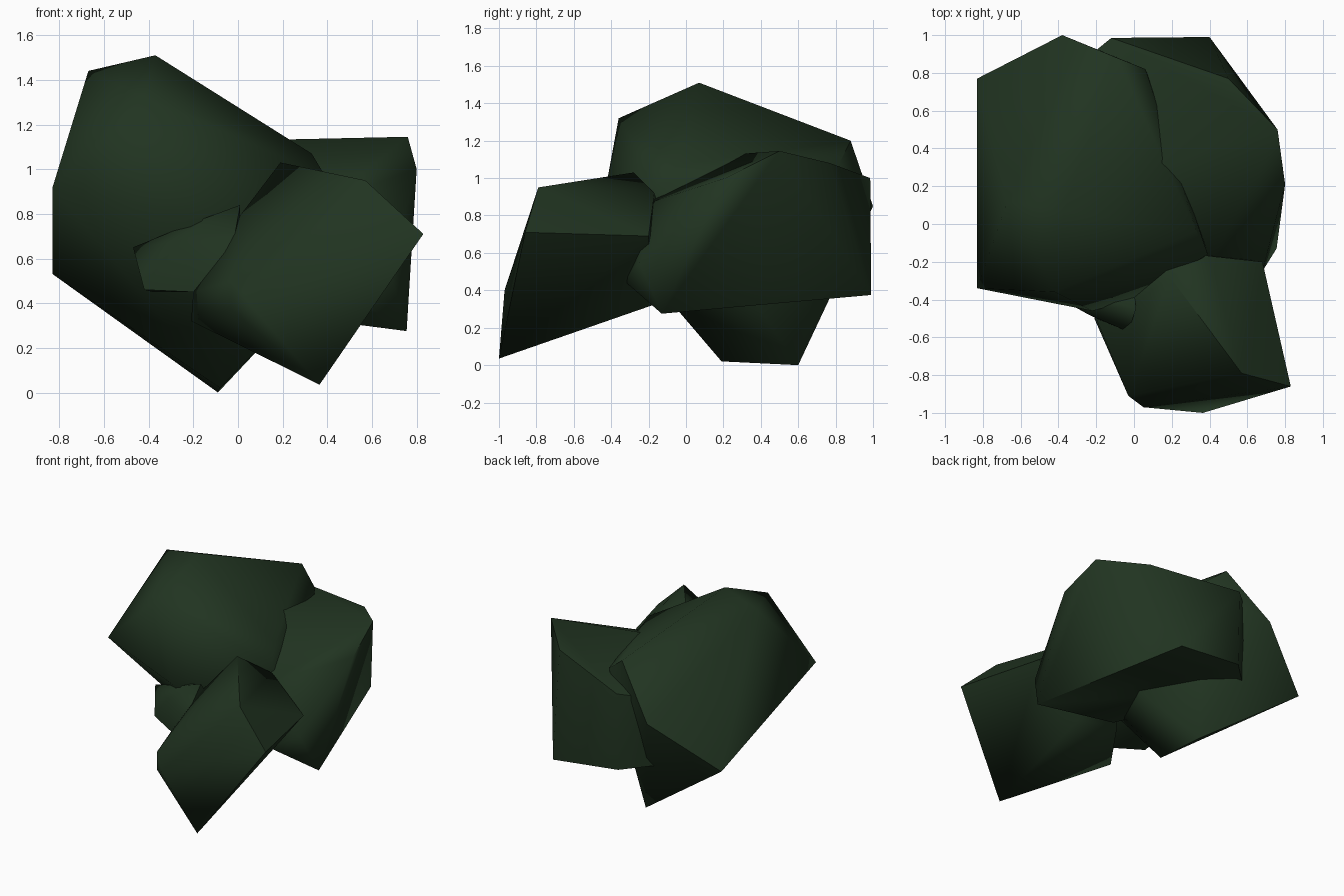
import bpy, bmesh, math

leaf = bpy.data.materials.new("dark_leaf_green")
leaf.diffuse_color = (0.015, 0.034, 0.015, 1)


def lump(name, corners, angle=60):
    """Faceted foliage clump: the convex hull of a few corner points."""
    bm = bmesh.new()
    for c in corners:
        bm.verts.new(c)
    bmesh.ops.convex_hull(bm, input=bm.verts)
    bmesh.ops.delete(bm, geom=[v for v in bm.verts if not v.link_faces], context='VERTS')
    bmesh.ops.dissolve_limit(bm, angle_limit=math.radians(3), verts=bm.verts, edges=bm.edges)
    bmesh.ops.recalc_face_normals(bm, faces=bm.faces)
    mesh = bpy.data.meshes.new(name)
    bm.to_mesh(mesh)
    bm.free()
    mesh.materials.append(leaf)
    obj = bpy.data.objects.new(name, mesh)
    bpy.context.collection.objects.link(obj)
    bpy.ops.object.select_all(action='DESELECT')
    obj.select_set(True)
    bpy.context.view_layer.objects.active = obj
    bpy.ops.object.shade_smooth_by_angle(angle=math.radians(angle))
    return obj


# Large clump on the left
lump("large_clump", [
    (-0.83, -0.34, 0.92), (-0.83, 0.77, 0.53), (-0.67, 0.12, 1.44),
    (-0.37, 0.07, 1.51), (-0.42, -0.36, 1.32), (-0.09, 0.88, 1.20),
    (-0.38, 1.00, 0.85), (0.06, 0.82, 1.08), (0.33, -0.04, 1.07),
    (0.39, -0.16, 0.97), (-0.22, -0.46, 0.78), (0.0, -0.40, 0.73),
    (0.28, -0.24, 0.78), (-0.09, 0.60, 0.0), (-0.08, 0.19, 0.02),
    (0.25, 0.35, 0.36)])

# Clump at the back right
lump("back_clump", [
    (0.76, 0.50, 1.145), (0.50, 0.77, 1.08), (0.40, 0.99, 0.375),
    (-0.12, 0.985, 1.0), (-0.12, 0.97, 0.43), (-0.40, 0.70, 0.45),
    (-0.35, 0.80, 0.95), (0.80, 0.21, 1.0), (0.755, -0.13, 0.275),
    (0.68, -0.25, 0.55), (0.48, -0.33, 0.45), (0.40, -0.22, 0.86),
    (0.08, 0.30, 1.13), (0.10, -0.10, 0.36)])

# Clump leaning out at the front
lump("front_clump", [
    (0.19, -0.28, 1.03), (0.57, -0.79, 0.95), (0.83, -0.86, 0.71),
    (0.365, -1.0, 0.035), (0.05, -0.97, 0.40), (-0.03, -0.91, 0.50),
    (-0.03, -0.91, 0.37), (-0.20, -0.50, 0.45), (-0.21, -0.50, 0.32),
    (0.68, -0.20, 0.69), (0.40, -0.17, 0.92), (0.35, -0.18, 0.32),
    (0.0, -0.42, 0.78), (0.0, -0.18, 0.40), (0.10, -0.12, 0.75)])

# Small clump tucked between the others
lump("small_clump", [
    (-0.47, -0.30, 0.65), (-0.42, -0.38, 0.46), (-0.24, -0.48, 0.68),
    (-0.03, -0.57, 0.62), (0.01, -0.45, 0.84), (-0.15, -0.44, 0.78),
    (-0.38, -0.22, 0.45), (0.0, -0.15, 0.45), (-0.20, -0.50, 0.45)])
